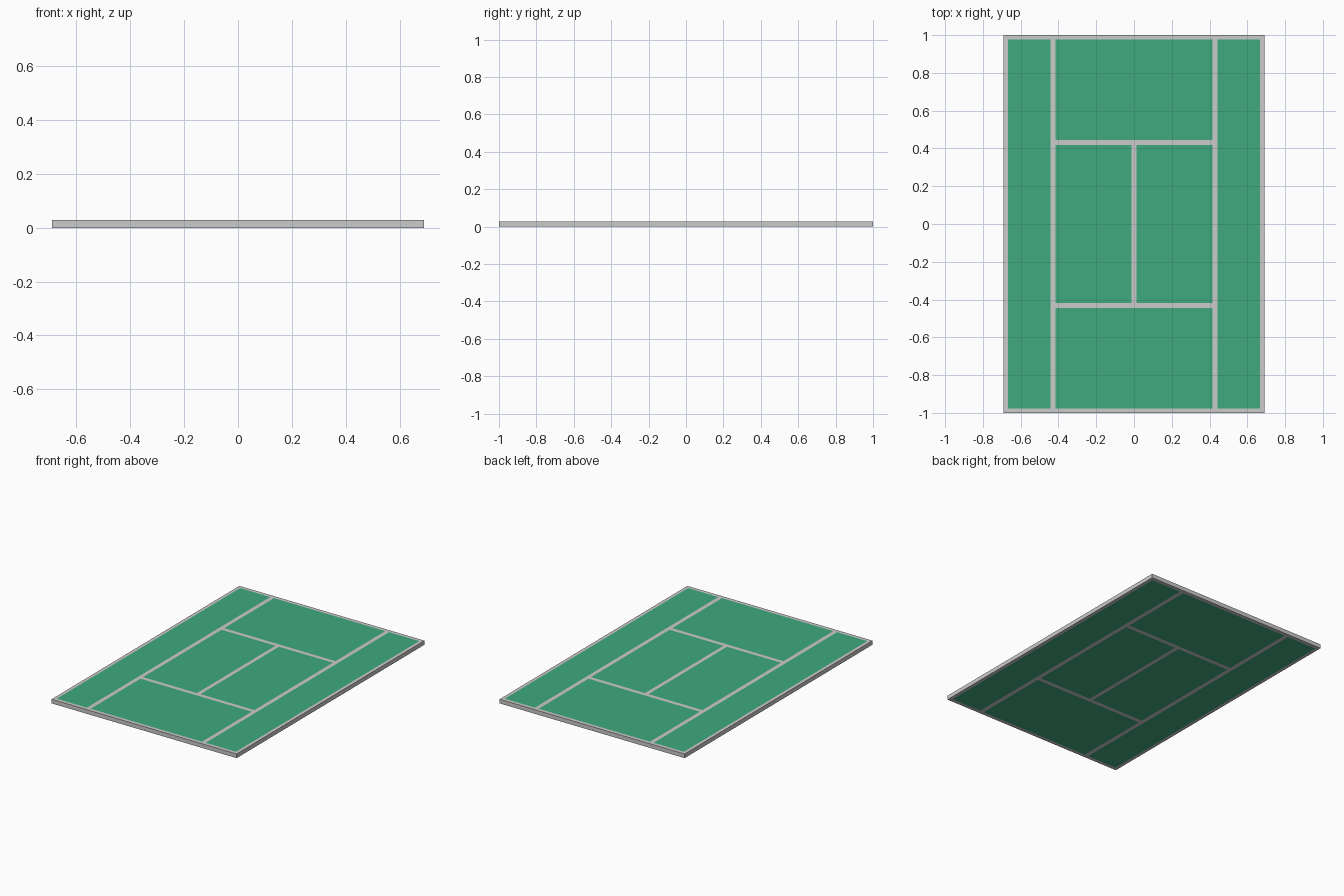
import bpy

if "Cube" in bpy.data.objects:
    bpy.data.objects.remove(bpy.data.objects["Cube"])

H = 0.028            # slab thickness
OX, OY = 0.69, 1.0   # outer edge
IX, IY = 0.668, 0.976  # inside of the border lines
SA, SB = 0.415, 0.443  # inner and outer edge of side and service lines
C = 0.013            # half width of the centre line

green = bpy.data.materials.new("court_green")
green.diffuse_color = (0.05, 0.40, 0.21, 1)
green.use_nodes = True
green.node_tree.nodes["Principled BSDF"].inputs["Base Color"].default_value = green.diffuse_color


def slab(name, x0, x1, y0, y1, mat=None):
    bpy.ops.mesh.primitive_cube_add(size=1, location=((x0 + x1) / 2, (y0 + y1) / 2, H / 2))
    o = bpy.context.object
    o.name = name
    o.scale = (x1 - x0, y1 - y0, H)
    bpy.ops.object.transform_apply(location=False, rotation=False, scale=True)
    if mat:
        o.data.materials.append(mat)


def mirrored(name, axis, x0, x1, y0, y1, mat=None):
    slab(name + "_a", x0, x1, y0, y1, mat)
    if axis == "x":
        slab(name + "_b", -x1, -x0, y0, y1, mat)
    else:
        slab(name + "_b", x0, x1, -y1, -y0, mat)


# Painted lines
mirrored("border_side", "x", IX, OX, -OY, OY)
mirrored("base_line", "y", -IX, IX, IY, OY)
mirrored("side_line", "x", SA, SB, -IY, IY)
mirrored("service_line", "y", -SA, SA, SA + 0.003, SB + 0.003)
slab("centre_line", -C, C, -SA - 0.003, SA + 0.003)

# Green playing areas
mirrored("side_alley", "x", SB, IX, -IY, IY, green)
mirrored("back_court", "y", -SA, SA, SB + 0.003, IY, green)
mirrored("service_box", "x", C, SA, -SA - 0.003, SA + 0.003, green)
